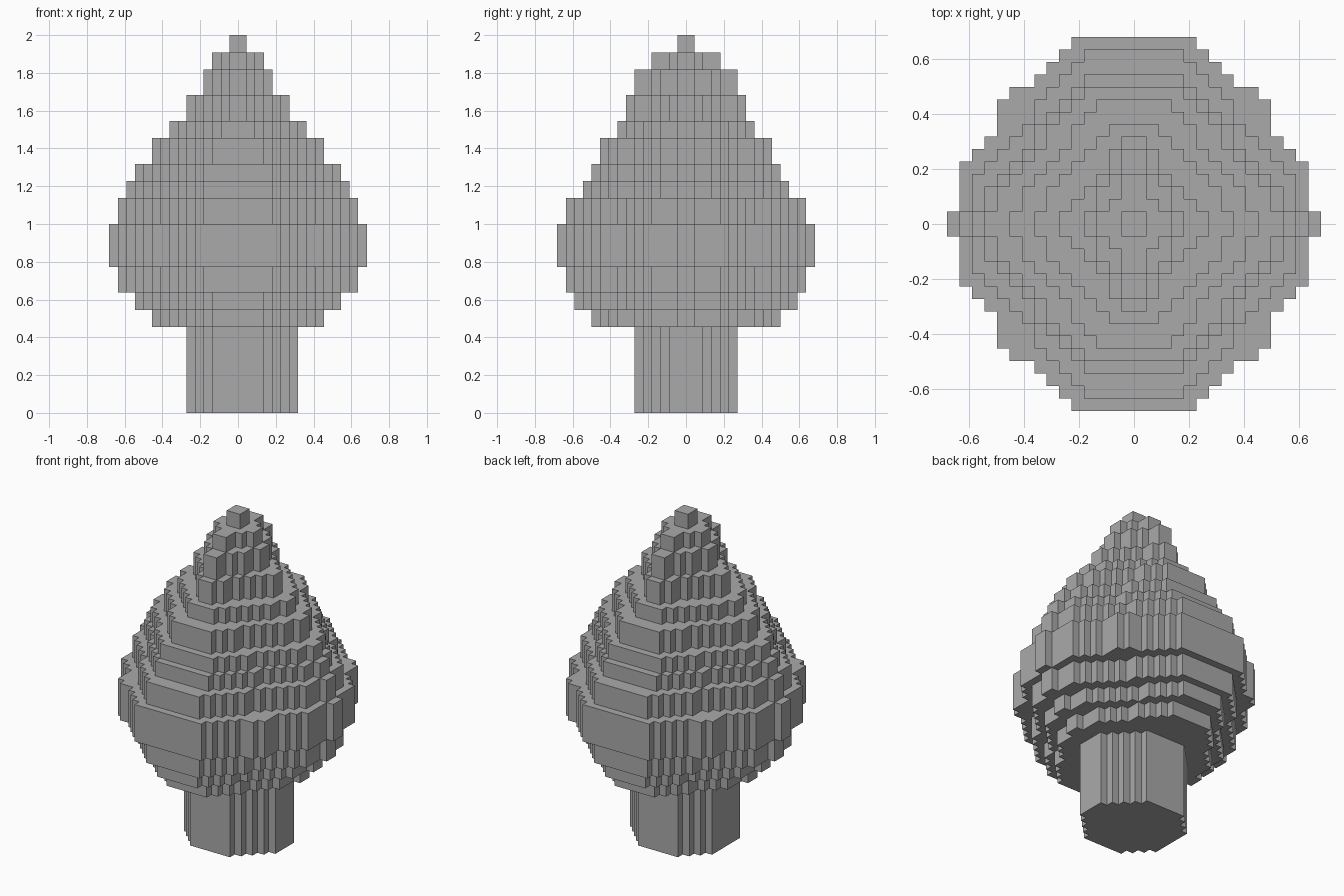
import bpy
import bmesh

cube = bpy.data.objects.get("Cube")
if cube:
    bpy.data.objects.remove(cube, do_unlink=True)

UNIT = 2 / 44  # edge of one block

grey = bpy.data.materials.new("stone grey")
grey.use_nodes = True
colour = (0.4, 0.4, 0.4, 1)
grey.diffuse_color = colour
grey.node_tree.nodes["Principled BSDF"].inputs["Base Color"].default_value = colour


def stair_corners(front, depth, side, reach, nub=False, bulge=()):
    """Block corners of one quadrant, from the flat front round to the side."""
    heights = {front: depth}
    for x in range(front + 1, side + 1):
        share = (x - front) / (side - front)
        heights[x] = round(depth + (reach - depth) * share)
    if nub:
        heights[side + 1] = 1
    for bx, by in bulge:
        for x in heights:
            if x <= bx:
                heights[x] = max(heights[x], by)
    # keep only the outermost column of each level
    return [(x, y) for x, y in heights.items() if heights.get(x + 1) != y]


def outline(corners, left_limit=None):
    """Stepped outline mirrored into all four quadrants."""
    quarter = [corners[0]]
    for (x0, y0), (x1, y1) in zip(corners, corners[1:]):
        quarter += [(x0, y1), (x1, y1)]
    right = quarter + [(x, -y) for x, y in reversed(quarter)]
    loop = right + [(-x, y) for x, y in reversed(right)]
    if left_limit is not None:
        loop = [(max(x, left_limit), y) for x, y in loop]
    return [p for i, p in enumerate(loop) if p != loop[i - 1]]


def slab(name, loop, bottom, top):
    """Extrude an outline between two block levels."""
    bm = bmesh.new()
    base = bm.faces.new([bm.verts.new((x * UNIT, y * UNIT, bottom * UNIT)) for x, y in loop])
    grown = bmesh.ops.extrude_face_region(bm, geom=[base], use_keep_orig=True)
    raised = [v for v in grown["geom"] if isinstance(v, bmesh.types.BMVert)]
    bmesh.ops.translate(bm, verts=raised, vec=(0, 0, (top - bottom) * UNIT))
    bmesh.ops.recalc_face_normals(bm, faces=bm.faces)
    mesh = bpy.data.meshes.new(name)
    bm.to_mesh(mesh)
    bm.free()
    mesh.materials.append(grey)
    obj = bpy.data.objects.new(name, mesh)
    bpy.context.collection.objects.link(obj)


# Trunk, one block shorter on its right side
slab("trunk", outline(stair_corners(3, 6, 7, 2), left_limit=-6), 0, 10)

# Foliage tiers: top level, front half width, depth, side half width, side reach
tiers = [
    (12, 3, 11, 9, 4),
    (14, 3, 13, 11, 4),
    (17, 4, 14, 13, 4),
    (22, 5, 15, 14, 5),
    (25, 4, 14, 13, 4),
    (27, 4, 12, 12, 3),
    (29, 4, 11, 11, 3),
    (32, 3, 10, 9, 3),
    (34, 2, 8, 7, 3),
    (37, 1, 7, 5, 2),
    (40, 1, 6, 3, 3),
    (42, 1, 4, 2, 2),
]
bottom = 10
for number, (top, *shape) in enumerate(tiers, 1):
    widest = top == 22
    bulge = [(10, 11), (11, 10)] if widest else []
    slab(f"foliage_tier_{number}", outline(stair_corners(*shape, nub=True, bulge=bulge)), bottom, top)
    bottom = top

# Tip block
slab("tip", outline([(1, 1)]), bottom, 44)
